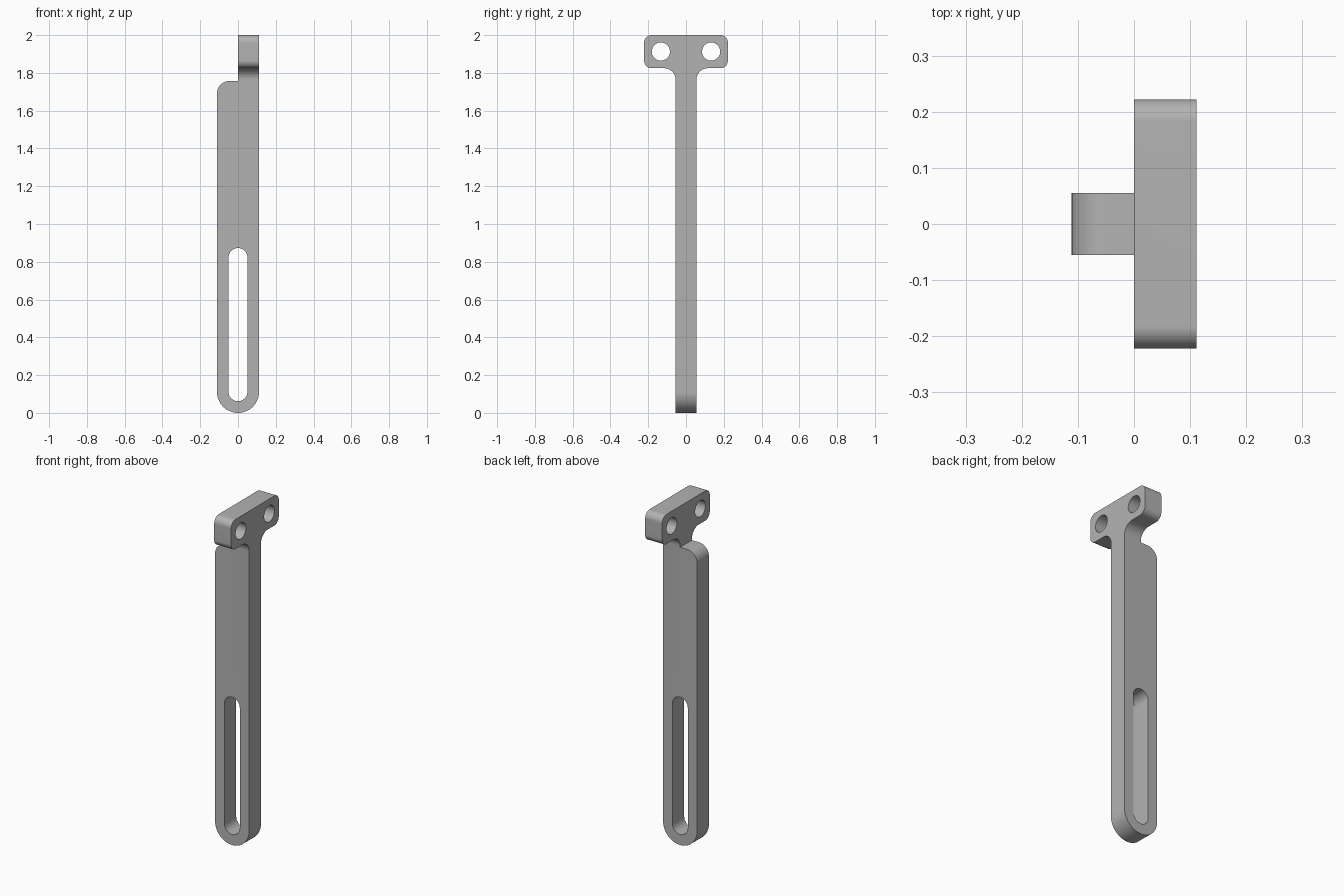
import bpy, bmesh, math
from mathutils import Vector

cube = bpy.data.objects.get("Cube")
if cube:
    bpy.data.objects.remove(cube, do_unlink=True)

grey = bpy.data.materials.new("plain_grey")
grey.use_nodes = True
colour = (0.45, 0.45, 0.45, 1)
grey.diffuse_color = colour
grey.node_tree.nodes["Principled BSDF"].inputs["Base Color"].default_value = colour


def rounded(corners, steps=16):
    """Outline from (u, z, radius) corners, each rounded by an arc."""
    points = []
    for i, (u, z, radius) in enumerate(corners):
        p = Vector((u, z))
        if radius == 0:
            points.append(p)
            continue
        a = (Vector(corners[i - 1][:2]) - p).normalized()
        b = (Vector(corners[(i + 1) % len(corners)][:2]) - p).normalized()
        half = a.angle(b) / 2
        centre = p + (a + b).normalized() * radius / math.sin(half)
        start = p + a * radius / math.tan(half) - centre
        end = p + b * radius / math.tan(half) - centre
        sweep = math.pi - 2 * half
        for k in range(steps + 1):
            t = k / steps
            points.append(centre + (start * math.sin((1 - t) * sweep)
                                    + end * math.sin(t * sweep)) / math.sin(sweep))
    return points


def prism(name, outline, axis, low, high):
    """Extrude an outline along x or y."""
    bm = bmesh.new()
    place = (lambda p: (low, p.x, p.y)) if axis == "x" else (lambda p: (p.x, low, p.y))
    face = bm.faces.new([bm.verts.new(place(p)) for p in outline])
    out = bmesh.ops.extrude_face_region(bm, geom=[face])
    shift = Vector((high - low, 0, 0) if axis == "x" else (0, high - low, 0))
    bmesh.ops.translate(bm, vec=shift,
                        verts=[v for v in out["geom"] if isinstance(v, bmesh.types.BMVert)])
    bmesh.ops.remove_doubles(bm, verts=bm.verts, dist=1e-5)
    bmesh.ops.recalc_face_normals(bm, faces=bm.faces)
    mesh = bpy.data.meshes.new(name)
    bm.to_mesh(mesh)
    bm.free()
    obj = bpy.data.objects.new(name, mesh)
    bpy.context.collection.objects.link(obj)
    mesh.materials.append(grey)
    return obj


def combine(obj, tool, operation):
    mod = obj.modifiers.new(tool.name, "BOOLEAN")
    mod.operation, mod.object, mod.solver = operation, tool, "EXACT"
    bpy.context.view_layer.objects.active = obj
    bpy.ops.object.modifier_apply(modifier=mod.name)
    bpy.data.objects.remove(tool, do_unlink=True)


W, D = 0.111, 0.055          # half width and half depth of the bar
SHOULDER, HEAD, TOP = 1.757, 1.825, 2.0
HEAD_Y = 0.222

# Front outline: round-ended bar with a stepped shoulder
bracket = prism("slotted_bracket", rounded([
    (-W, 0, W - 1e-5), (W, 0, W - 1e-5), (W, TOP, 0), (0, TOP, 0),
    (0, SHOULDER, 0), (-W, SHOULDER, 0.065)]), "y", -0.4, 0.4)

# Side outline: narrow stem with a filleted T head
half = [(D, -0.1, 0), (D, HEAD, 0.062), (HEAD_Y, HEAD, 0.04), (HEAD_Y, TOP, 0.04)]
tee = half + [(-y, z, r) for y, z, r in reversed(half)]
combine(bracket, prism("tee_shape", rounded(tee), "x", -0.3, 0.3), "INTERSECT")

# Long slot in the bar
S = 0.05
combine(bracket, prism("slot_cutter", rounded([
    (-S, 0.062, S - 1e-5), (S, 0.062, S - 1e-5),
    (S, 0.873, S - 1e-5), (-S, 0.873, S - 1e-5)]), "y", -0.3, 0.3), "DIFFERENCE")

# Pair of screw holes in the head
R = 0.048
for side in (-1, 1):
    ring = [Vector((side * 0.133 + R * math.cos(a), 1.913 + R * math.sin(a)))
            for a in (2 * math.pi * k / 48 for k in range(48))]
    combine(bracket, prism("hole_cutter", ring, "x", -0.3, 0.3), "DIFFERENCE")

bpy.ops.object.select_all(action="DESELECT")
bracket.select_set(True)
bpy.context.view_layer.objects.active = bracket
bpy.ops.object.shade_smooth_by_angle(angle=math.radians(30))
